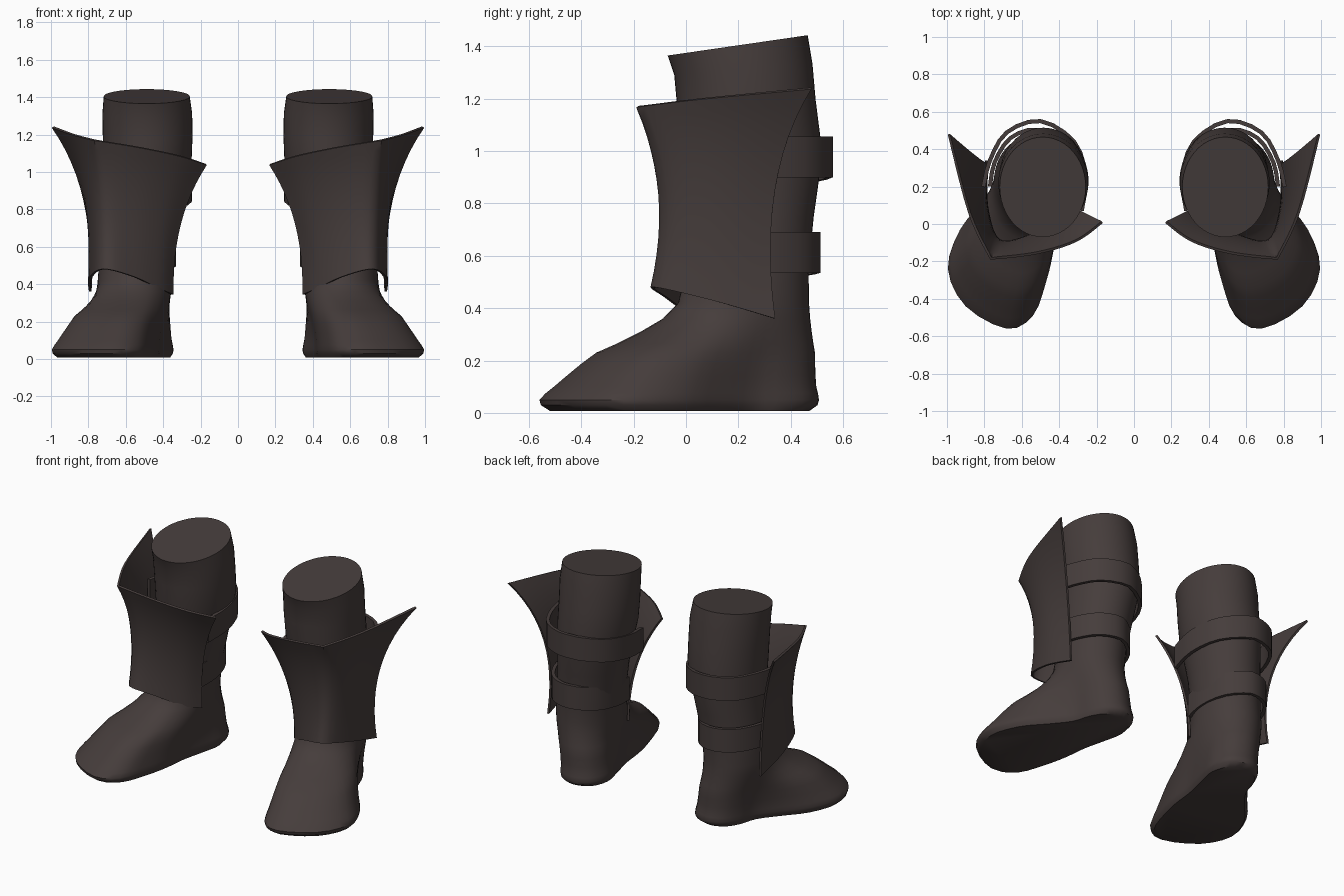
import bpy, bmesh, math
from mathutils import Vector

if "Cube" in bpy.data.objects:
    bpy.data.objects.remove(bpy.data.objects["Cube"])

leather = bpy.data.materials.new("dark brown leather")
leather.diffuse_color = (0.06, 0.046, 0.044, 1)
leather.use_nodes = True
leather.node_tree.nodes["Principled BSDF"].inputs["Base Color"].default_value = leather.diffuse_color


def spline(pts, n, closed=False):
    """Catmull-Rom samples through pts, n per span."""
    pts = [Vector(p) for p in pts]
    c = len(pts)
    get = (lambda i: pts[i % c]) if closed else (lambda i: pts[min(max(i, 0), c - 1)])
    out = []
    for i in range(c if closed else c - 1):
        a, b, d, e = get(i - 1), get(i), get(i + 1), get(i + 2)
        for k in range(n):
            t = k / n
            out.append(0.5 * (2 * b + (d - a) * t + (2 * a - 5 * b + 4 * d - e) * t * t
                              + (3 * b - a - 3 * d + e) * t ** 3))
    return out if closed else out + [pts[-1]]


def loft(name, rows, closed=False, thickness=0, angle=40):
    """Skin rows of points, mirror to the other foot."""
    bm = bmesh.new()
    vs = [[bm.verts.new(p) for p in r] for r in rows]
    n = len(rows[0])
    for r0, r1 in zip(vs, vs[1:]):
        for i in range(n if closed else n - 1):
            j = (i + 1) % n
            bm.faces.new((r0[i], r0[j], r1[j], r1[i]))
    if closed:
        bm.faces.new(vs[0])
        bm.faces.new(vs[-1])
    bmesh.ops.recalc_face_normals(bm, faces=bm.faces)
    me = bpy.data.meshes.new(name)
    bm.to_mesh(me)
    bm.free()
    me.materials.append(leather)
    ob = bpy.data.objects.new(name, me)
    bpy.context.collection.objects.link(ob)
    bpy.context.view_layer.objects.active = ob
    ob.select_set(True)
    if thickness:
        s = ob.modifiers.new("thickness", 'SOLIDIFY')
        s.thickness = thickness
        s.offset = 0
        bpy.ops.object.modifier_apply(modifier=s.name)
    bpy.ops.object.shade_smooth_by_angle(angle=math.radians(angle))
    ob.modifiers.new("other foot", 'MIRROR').use_mirror_merge = False
    ob.select_set(False)
    return ob


# Boot: splayed sole outline blended up into the leg ellipse
sole = spline([(.50, .508), (.60, .47), (.66, .38), (.70, .26), (.80, .13), (.93, -.03),
               (.995, -.24), (.90, -.44), (.68, -.56), (.54, -.49), (.47, -.31), (.43, -.14),
               (.41, .03), (.37, .2), (.345, .34), (.39, .46)], 3, True)
N = len(sole)


def ellipse(cx, hw, yf, yb):
    return [Vector((cx + hw * math.sin(2 * math.pi * k / N),
                    (yf + yb) / 2 + (yb - yf) / 2 * math.cos(2 * math.pi * k / N)))
            for k in range(N)]


ankle = ellipse(.55, .2, -.03, .47)
rows = []
mid = Vector((.6, 0))
for z, grow, w in [(.008, .93, 0), (.03, .99, 0), (.05, 1, 0), (.075, .995, .04), (.10, .985, .09),
                   (.14, .985, .18), (.19, .99, .30), (.23, 1, .41), (.265, 1, .56),
                   (.31, 1, .73), (.36, 1, .89)]:
    rows.append([(*(mid + (s - mid) * grow).lerp(a, w), z) for s, a in zip(sole, ankle)])
for z, cx, hw, yf, yb, tilt in [(.42, .55, .2, -.03, .47, 0), (.55, .54, .2, 0, .468, 0),
                                (.75, .515, .21, .01, .488, 0), (.92, .495, .222, -.01, .512, 0),
                                (1.04, .485, .236, -.025, .515, 0), (1.18, .483, .24, -.035, .495, .03),
                                (1.29, .485, .24, -.045, .483, .08), (1.365, .488, .23, -.07, .465, .145)]:
    rows.append([(p.x, p.y, z + tilt * (p.y + .07)) for p in ellipse(cx, hw, yf, yb)])
loft("boot", rows, closed=True)

# Shin guard: flared sheet; each column is bottom, pull, top of a curve
front = [((.35, .115, .345), (.36, .10, .75), (.17, .01, 1.04)),
         ((.42, .02, .375), (.43, .03, .80), (.31, -.09, 1.085)),
         ((.56, -.075, .44), (.57, -.03, .83), (.52, -.155, 1.13)),
         ((.72, -.12, .48), (.71, -.03, .87), (.765, -.185, 1.17))]
side = [front[-1],
        ((.79, .1, .43), (.77, .09, .9), (.88, .06, 1.2)),
        ((.79, .34, .36), (.75, .27, .9), (.99, .48, 1.24))]
rows = []
for k in range(13):
    t = k / 12
    f, s = ([Vector(c[0]) * (1 - t) ** 2 + Vector(c[1]) * 2 * t * (1 - t) + Vector(c[2]) * t * t
             for c in part] for part in (front, side))
    # corner is round low down and sharp at the rim
    sharp = spline(f, 5) + spline(s, 5)[1:]
    soft = spline(f + s[1:], 5)
    rows.append([b.lerp(a, t ** 3) for a, b in zip(sharp, soft)])
loft("shin_guard", rows, thickness=.014, angle=50)

# Two straps round the back of the leg, drooping towards the inner side
for name, z0, z1, droop, path in [
    ("upper_strap", .90, 1.055, .08,
     [(.28, .07), (.257, .25), (.32, .44), (.50, .55), (.68, .49), (.77, .34), (.805, .2)]),
    ("lower_strap", .535, .69, .05,
     [(.355, .11), (.342, .25), (.39, .41), (.52, .503), (.66, .46), (.745, .33), (.77, .2)]),
]:
    pts = spline(path, 3)
    loft(name, [[(p.x, p.y, z - droop * max(0, 1 - i / 9)) for i, p in enumerate(pts)]
                for z in (z0, z1)], thickness=.022)
